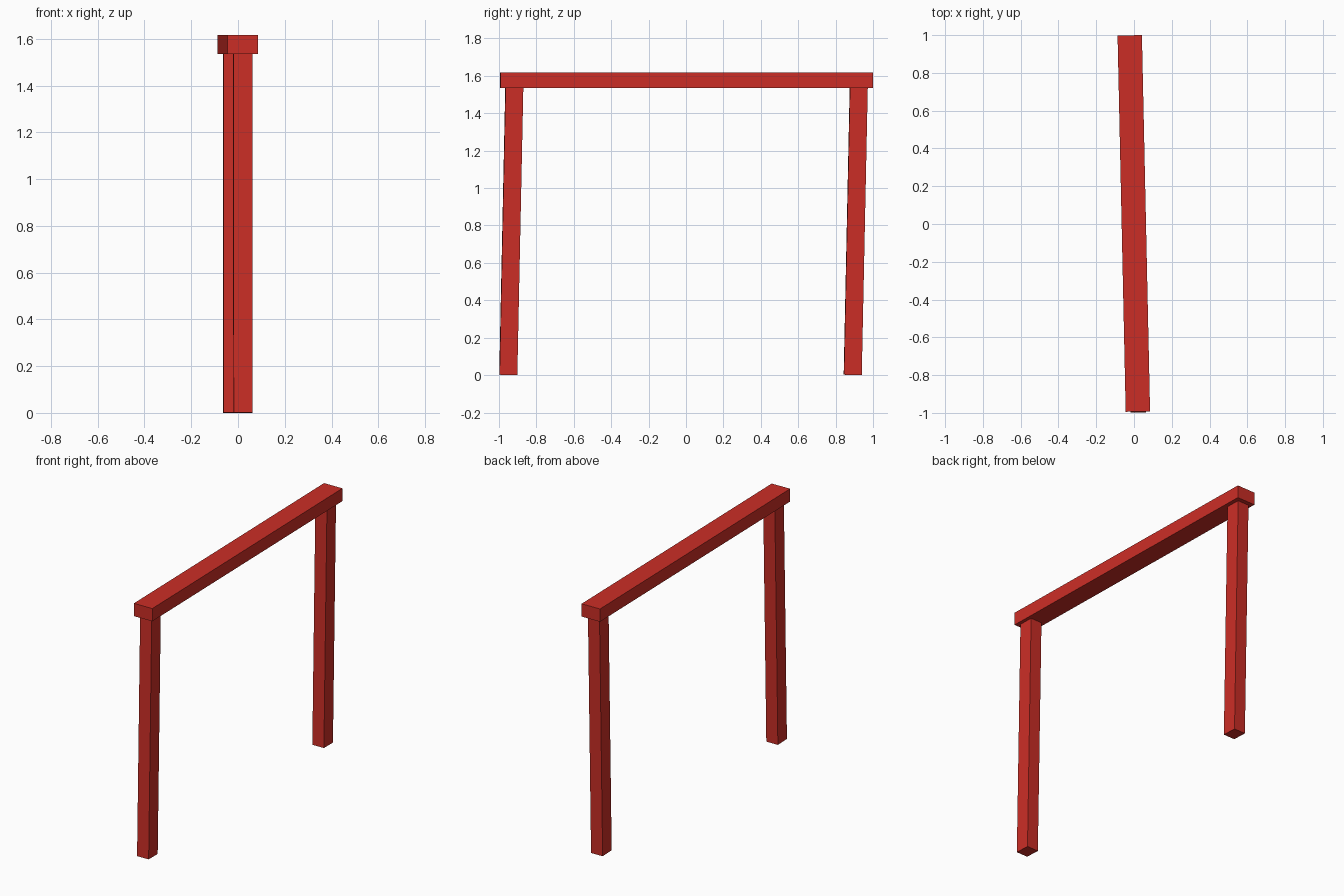
import bpy
from math import radians

if "Cube" in bpy.data.objects:
    bpy.data.objects.remove(bpy.data.objects["Cube"])

red = bpy.data.materials.new("red_paint")
red.diffuse_color = (0.6, 0.027, 0.019, 1)
red.use_nodes = True
red.node_tree.nodes["Principled BSDF"].inputs["Base Color"].default_value = red.diffuse_color

YAW = radians(1.24)    # whole frame is slightly turned
LEAN = radians(-1.2)   # both legs lean towards the back


def box(name, size, centre, lean=0.0):
    bpy.ops.mesh.primitive_cube_add(size=1, location=centre, rotation=(lean, 0, YAW))
    ob = bpy.context.object
    ob.name = name
    ob.scale = size
    bpy.ops.object.transform_apply(location=False, rotation=False, scale=True)
    ob.data.materials.append(red)
    return ob


# Top beam
box("top_beam", (0.129, 1.992, 0.082), (-0.001, 0.003, 1.576))

# Leaning legs, tops just inside the beam
for name, x, y in (("front_leg", 0.021, -0.934), ("back_leg", -0.023, 0.9075)):
    box(name, (0.081, 0.095, 1.545), (x, y, 0.7735), LEAN)
